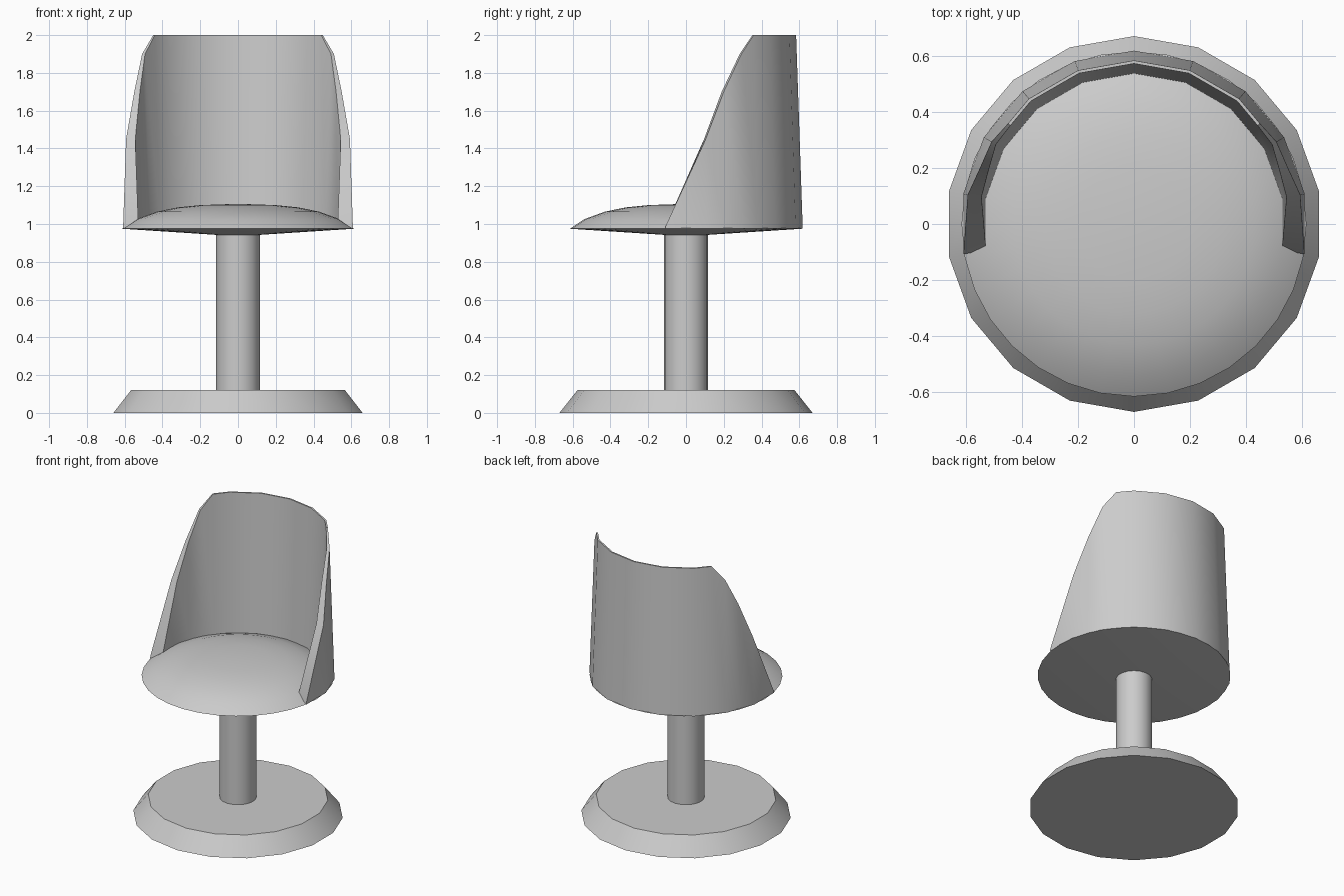
import bpy
import bmesh
from math import sin, cos, radians, pi

cube = bpy.data.objects.get("Cube")
if cube:
    bpy.data.objects.remove(cube, do_unlink=True)

grey = bpy.data.materials.new("plain grey")
grey.use_nodes = True
grey.diffuse_color = (0.6, 0.6, 0.6, 1)
grey.node_tree.nodes["Principled BSDF"].inputs["Base Color"].default_value = (0.6, 0.6, 0.6, 1)


def finish(name, bm, angle=35):
    bmesh.ops.remove_doubles(bm, verts=bm.verts, dist=1e-5)
    bmesh.ops.recalc_face_normals(bm, faces=bm.faces)
    mesh = bpy.data.meshes.new(name)
    bm.to_mesh(mesh)
    bm.free()
    mesh.materials.append(grey)
    obj = bpy.data.objects.new(name, mesh)
    bpy.context.collection.objects.link(obj)
    bpy.ops.object.select_all(action='DESELECT')
    obj.select_set(True)
    bpy.context.view_layer.objects.active = obj
    bpy.ops.object.shade_smooth_by_angle(angle=radians(angle))
    return obj


def lathe(name, profile, sides, angle=35):
    """Turn a (radius, height) profile around z, with a corner on the y axis."""
    bm = bmesh.new()
    rings = []
    for r, z in profile:
        if r == 0:
            rings.append([bm.verts.new((0, 0, z))] * sides)
        else:
            rings.append([bm.verts.new((r * sin(2 * pi * i / sides), r * cos(2 * pi * i / sides), z))
                          for i in range(sides)])
    for low, high in zip(rings, rings[1:]):
        for i in range(sides):
            j = (i + 1) % sides
            bm.faces.new(dict.fromkeys((low[i], low[j], high[j], high[i])))
    return finish(name, bm, angle)


# Foot, column and cushioned seat
lathe("base", [(0, 0), (0.67, 0), (0.575, 0.12), (0, 0.12)], 18)
lathe("column", [(0.117, 0.1), (0.117, 0.96)], 18)
lathe("seat", [(0, 0.935), (0.615, 0.975), (0.54, 1.025), (0.43, 1.065),
               (0.32, 1.088), (0.2, 1.1), (0, 1.107)], 32)

# Wraparound backrest: a tapered shell whose top edge slopes down to the front
BOTTOM, TOP = 0.975, 2.0
STEP = radians(20)


def shell_point(step, z, outer):
    t = (z - BOTTOM) / (TOP - BOTTOM)
    r = 0.618 - 0.035 * t if outer else 0.535 + 0.037 * t
    side = -1 if step < 0 else 1
    i = int(abs(step))
    f = abs(step) - i
    a, b = i * STEP, (i + 1) * STEP
    return (side * r * ((1 - f) * sin(a) + f * sin(b)),
            r * ((1 - f) * cos(a) + f * cos(b)), z)


half = [(0, TOP), (1, TOP), (2, TOP), (2.57, TOP), (3, 1.9), (3.5, 1.7), (4, 1.45), (5, 0.99)]
columns = [(-s, z) for s, z in reversed(half[1:])] + half

bm = bmesh.new()
sections = [[bm.verts.new(shell_point(s, z, outer))
             for z, outer in ((BOTTOM, True), (top, True), (top, False), (BOTTOM, False))]
            for s, top in columns]
for a, b in zip(sections, sections[1:]):
    for k in range(4):
        m = (k + 1) % 4
        bm.faces.new((a[k], a[m], b[m], b[k]))
bm.faces.new(sections[0])
bm.faces.new(sections[-1])
finish("backrest", bm)
